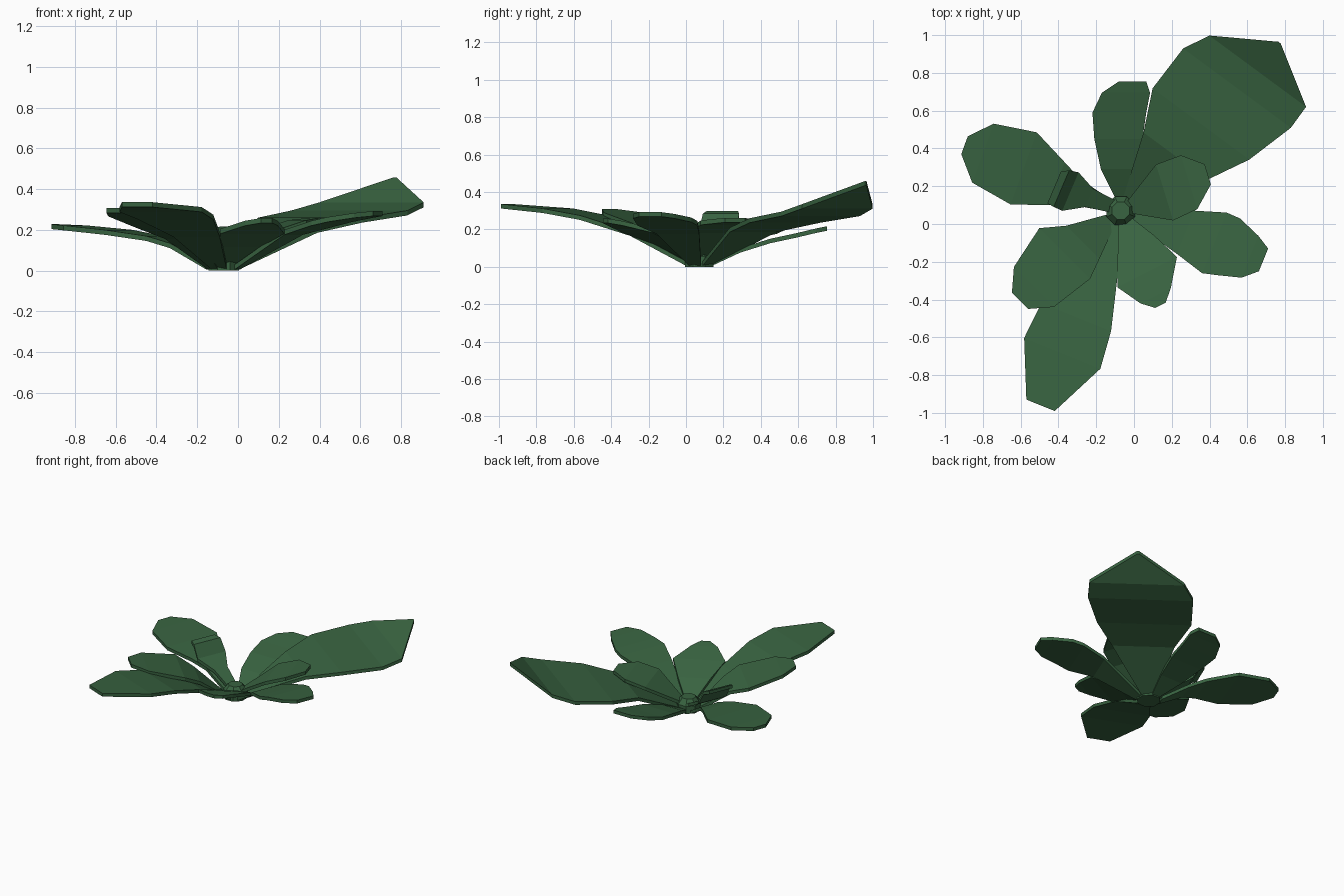
import bpy, bmesh
from math import cos, sin, radians

CX, CY = -0.07, 0.07      # heart of the rosette
THICK = 0.024

green = bpy.data.materials.new("leaf_green")
green.diffuse_color = (0.04, 0.125, 0.052, 1)


def finish(name, bm):
    bmesh.ops.recalc_face_normals(bm, faces=bm.faces)
    me = bpy.data.meshes.new(name)
    bm.to_mesh(me)
    bm.free()
    me.materials.append(green)
    ob = bpy.data.objects.new(name, me)
    bpy.context.collection.objects.link(ob)


def leaf(name, angle, stations):
    """Thick blade lofted through (distance, left, right, height) stations."""
    a = radians(angle)
    bm = bmesh.new()
    rings = []
    for r, left, right, z in stations:
        ring = []
        for n, dz in ((left, 0), (right, 0), (right, -THICK), (left, -THICK)):
            x = CX + r * cos(a) - n * sin(a)
            y = CY + r * sin(a) + n * cos(a)
            ring.append(bm.verts.new((x, y, max(0, z + dz))))
        rings.append(ring)
    for p, q in zip(rings, rings[1:]):
        for i in range(4):
            j = (i + 1) % 4
            bm.faces.new((p[i], p[j], q[j], q[i]))
    bm.faces.new(rings[0])
    bm.faces.new(rings[-1])
    finish(name, bm)


# Large raised leaf at the back right
leaf("leaf_back_right_large", 53.6, [
    (.06, .03, -.05, .03), (.405, .149, -.272, .21), (.622, .249, -.387, .26),
    (.888, .244, -.464, .295), (1.025, .173, -.463, .335), (1.215, -.14, -.156, .458)])
# Back leaf
leaf("leaf_back", 90, [
    (.07, .03, -.03, .03), (.22, .105, -.075, .10), (.38, .14, -.115, .15),
    (.52, .15, -.135, .18), (.625, .10, -.155, .205), (.685, .01, -.135, .217)])
# Long leaf to the left
leaf("leaf_left", 160, [
    (.08, .03, -.04, .03), (.26, .06, -.085, .135), (.367, .102, -.14, .17),
    (.56, .168, -.238, .20), (.79, .129, -.203, .222), (.896, .007, -.094, .228)])
# Young curled leaf
leaf("leaf_curled", 157, [
    (.05, .03, -.04, .07), (.18, .055, -.05, .14), (.285, .121, -.10, .20),
    (.335, .12, -.09, .285), (.373, .115, -.068, .298)])
# Front left leaf
leaf("leaf_front_left", 225, [
    (.07, .03, -.04, .03), (.26, .10, -.148, .18), (.37, .14, -.24, .235),
    (.61, .11, -.19, .29), (.715, .02, -.10, .308)])
# Long front leaf
leaf("leaf_front_long", 248, [
    (.06, .04, -.04, .03), (.35, .12, -.125, .19), (.61, .191, -.207, .275),
    (.816, .213, -.222, .312), (1.114, .073, -.089, .336)])
# Short front leaf
leaf("leaf_front_short", 297, [
    (.05, .03, -.04, .05), (.20, .10, -.12, .14), (.353, .154, -.20, .205),
    (.485, .05, -.129, .245), (.541, -.009, -.071, .258)])
# Right leaf
leaf("leaf_right", 338, [
    (.07, .04, -.03, .03), (.36, .146, -.10, .20), (.523, .201, -.145, .245),
    (.60, .199, -.125, .263), (.725, .15, -.089, .283), (.798, .107, -.023, .292)])
# Short upper leaf to the right
leaf("leaf_right_upper", 17, [
    (.05, .04, -.03, .07), (.25, .18, -.13, .205), (.39, .188, -.11, .248),
    (.497, .106, -.006, .262)])

# Faceted crown at the heart
bm = bmesh.new()
rings = []
for radius, z in ((.082, 0), (.082, .055), (.05, .095)):
    rings.append([bm.verts.new((CX + radius * cos(radians(45 * k + 22.5)),
                                CY + radius * sin(radians(45 * k + 22.5)), z))
                  for k in range(8)])
for p, q in zip(rings, rings[1:]):
    for i in range(8):
        bm.faces.new((p[i], p[(i + 1) % 8], q[(i + 1) % 8], q[i]))
bm.faces.new(rings[0])
bm.faces.new(rings[-1])
finish("crown", bm)
